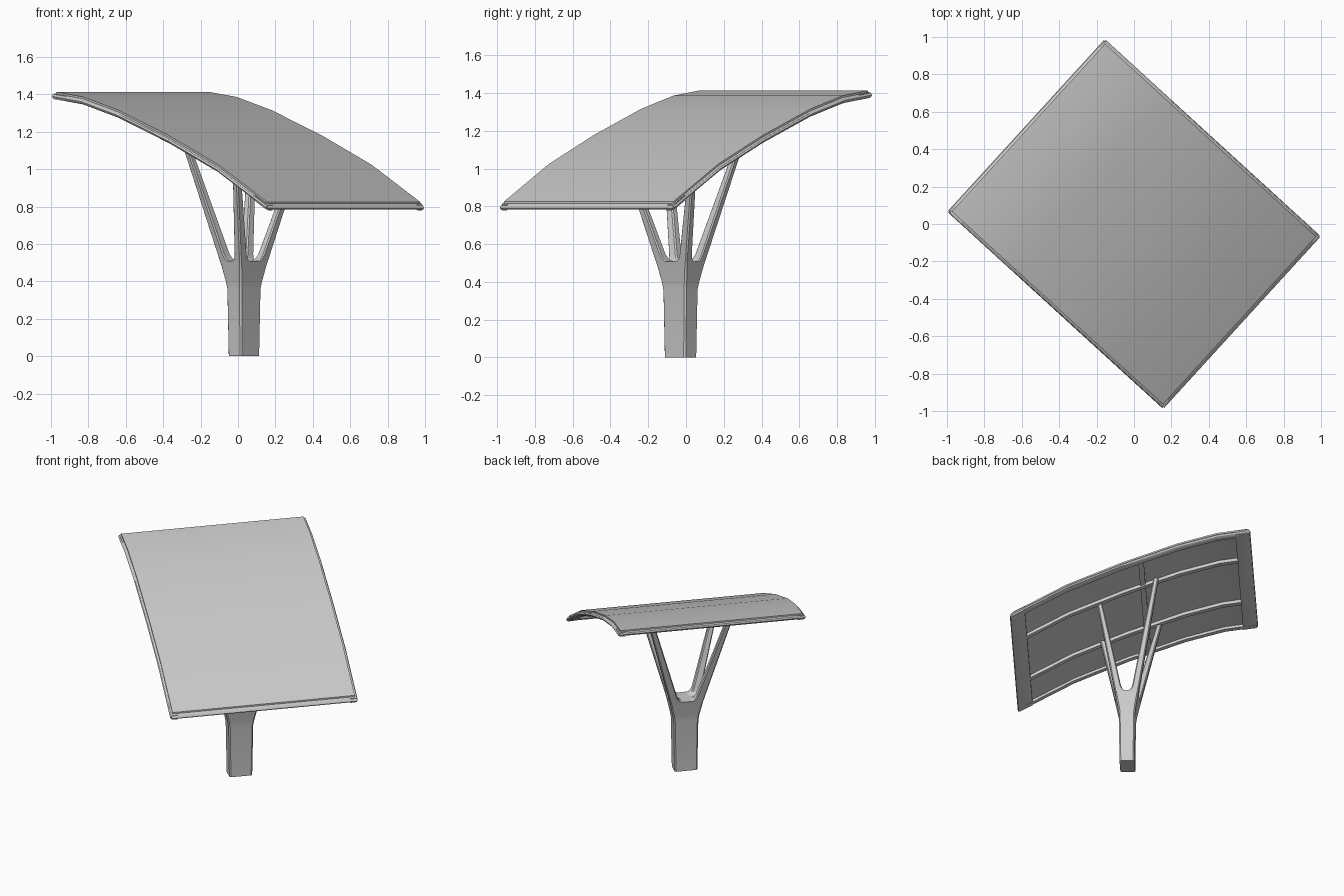
import bpy, bmesh, math
from mathutils import Matrix

if "Cube" in bpy.data.objects:
    bpy.data.objects.remove(bpy.data.objects["Cube"])

TURN = Matrix.Rotation(math.radians(-42.4), 4, 'Z')
# underside curve of the canopy: (distance along slope, height)
CURVE = [(-.782, 1.375), (-.566, 1.346), (-.31, 1.275), (.06, 1.137), (.41, .985), (.782, .775)]
POST_U = .043


def height(u):
    for (a, za), (b, zb) in zip(CURVE, CURVE[1:]):
        if u <= b or b == CURVE[-1][0]:
            return za + (zb - za) * (u - a) / (b - a)


def loft(name, rings):
    """Skin a list of equal-length point rings and cap both ends."""
    bm = bmesh.new()
    vr = [[bm.verts.new(TURN @ Matrix.Translation(p).to_translation()) for p in r] for r in rings]
    n = len(rings[0])
    for r, s in zip(vr, vr[1:]):
        for i in range(n):
            j = (i + 1) % n
            bm.faces.new((r[i], r[j], s[j], s[i]))
    bm.faces.new(vr[0])
    bm.faces.new(vr[-1])
    bmesh.ops.recalc_face_normals(bm, faces=bm.faces)
    me = bpy.data.meshes.new(name)
    bm.to_mesh(me)
    bm.free()
    ob = bpy.data.objects.new(name, me)
    bpy.context.collection.objects.link(ob)
    bpy.ops.object.select_all(action='DESELECT')
    ob.select_set(True)
    bpy.context.view_layer.objects.active = ob
    bpy.ops.object.shade_smooth_by_angle(angle=math.radians(25))
    return ob


def along_curve(name, section, u0, u1):
    """Sweep a (v, lift) section down the canopy curve."""
    us = [u0] + [u for u, _ in CURVE if u0 < u < u1] + [u1]
    return loft(name, [[(u, v, height(u) + d) for v, d in section] for u in us])


def across(name, section, half):
    """Extrude a (u, lift) section straight across the canopy."""
    return loft(name, [[(u, v, height(u) + d) for u, d in section] for v in (-half, half)])


def rect(v0, v1, d0, d1):
    return [(v0, d0), (v1, d0), (v1, d1), (v0, d1)]


def chamfered(u0, u1, v0, v1, z, c):
    u0, u1 = sorted((u0, u1))
    v0, v1 = sorted((v0, v1))
    return [(u0 + c, v0, z), (u1 - c, v0, z), (u1, v0 + c, z), (u1, v1 - c, z),
            (u1 - c, v1, z), (u0 + c, v1, z), (u0, v1 - c, z), (u0, v0 + c, z)]


# canopy sheet
along_curve("canopy_panel", rect(-.607, .607, .018, .04), -.764, .764)

# rounded edge frame and the two inner rails
for s, side in ((-1, "front"), (1, "back")):
    nose = [(.575, 0), (.608, 0), (.62, .006), (.625, .015), (.62, .024), (.608, .03), (.575, .03)]
    along_curve(side + "_side_frame", [(s * v, d) for v, d in nose], -.775, .775)
    along_curve(side + "_rail", rect(s * .27 - .018, s * .27 + .018, -.004, .025), -.69, .69)
for s, end in ((-1, "high"), (1, "low")):
    nose = [(.685, .001), (.765, .001), (.777, .006), (.782, .015), (.777, .024), (.765, .03), (.685, .03)]
    across(end + "_end_frame", [(s * u, d) for u, d in nose], .618)

# middle cross beam
across("cross_beam", rect(-.087, -.053, .006, .025), .59)

# flared post
post = [(0, .0485, .076), (.36, .053, .082), (.40, .058, .089), (.508, .0777, .1118)]
loft("post", [chamfered(POST_U - a, POST_U + a, -b, b, z, .009) for z, a, b in post])


# four branching struts, filleted into the top of the post
def strut_ring(su, sv, z, fillet, top):
    t = max(0, (z - .5) / (top - .5))
    a = .08 + .19 * (z - .52)
    b = .115 + .27 * (z - .52)
    wu = .048 - .015 * t + fillet * .7
    wv = .058 - .024 * t + fillet
    return chamfered(POST_U + su * (a - wu), POST_U + su * a,
                     sv * (b - wv), sv * b, z, .007)


for su, slope in ((-1, "high"), (1, "low")):
    for sv, side in ((-1, "front"), (1, "back")):
        top = 1.1
        for _ in range(8):
            top = height(POST_U + su * (.065 + .19 * (top - .52))) + .012
        steps = [(.495, .028), (.508, .024), (.515, .012), (.525, .005), (.545, 0), (top, 0)]
        loft(f"{slope}_{side}_strut", [strut_ring(su, sv, z, f, top) for z, f in steps])
